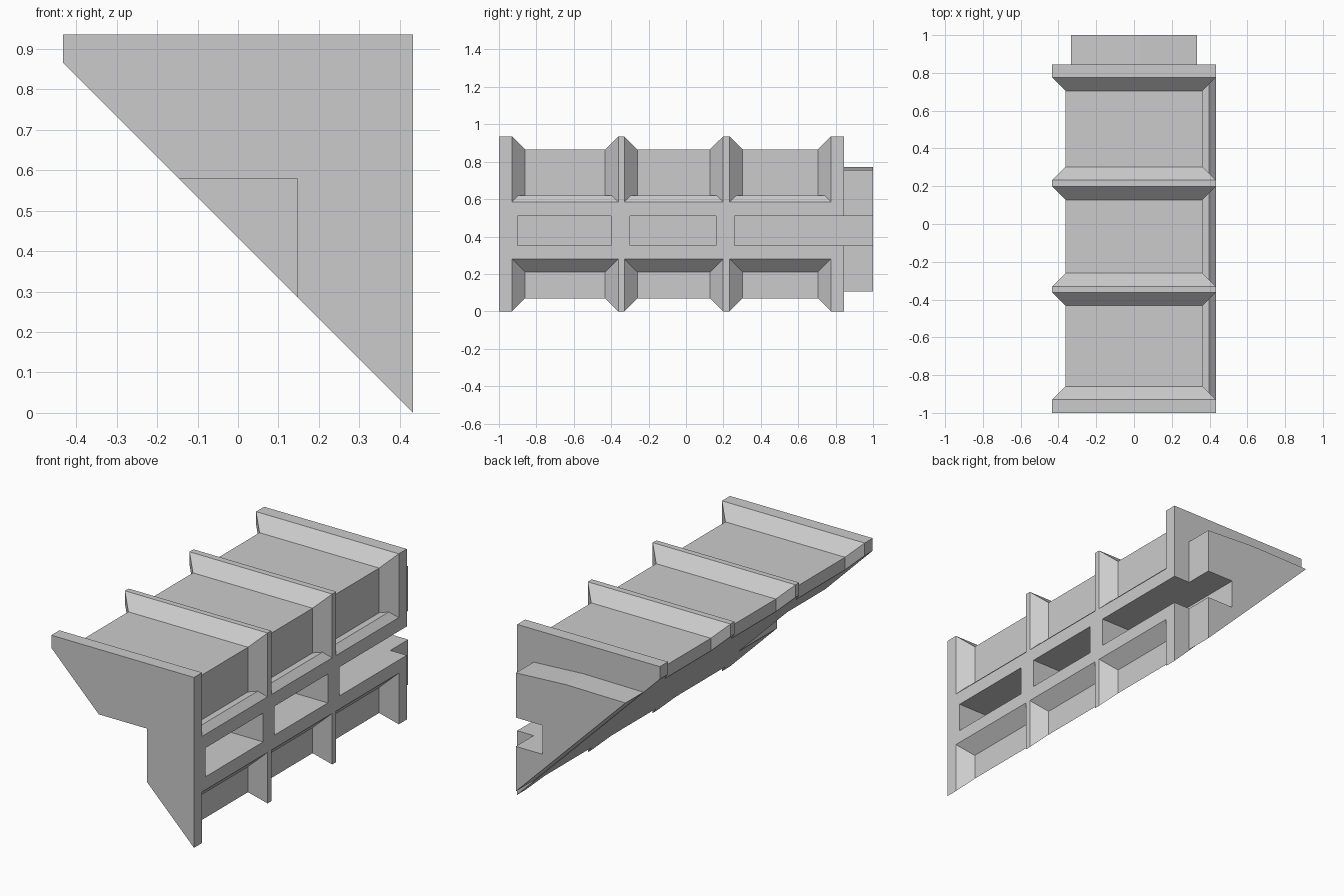
import bpy
import bmesh

cube = bpy.data.objects.get("Cube")
if cube:
    bpy.data.objects.remove(cube, do_unlink=True)

# Single flat grey
grey = bpy.data.materials.new("plain_grey")
GREY = (0.6, 0.6, 0.6, 1)
grey.diffuse_color = GREY
grey.use_nodes = True
grey.node_tree.nodes["Principled BSDF"].inputs["Base Color"].default_value = GREY


def loft(name, sections):
    """Skin (y, [(x, z), ...]) cross-sections into a closed solid."""
    bm = bmesh.new()
    rings = [[bm.verts.new((x, y, z)) for x, z in pts] for y, pts in sections]
    for a, b in zip(rings, rings[1:]):
        for i in range(len(a)):
            j = (i + 1) % len(a)
            bm.faces.new((a[i], a[j], b[j], b[i]))
    bm.faces.new(rings[0])
    bm.faces.new(rings[-1])
    bmesh.ops.recalc_face_normals(bm, faces=bm.faces)
    mesh = bpy.data.meshes.new(name)
    bm.to_mesh(mesh)
    bm.free()
    obj = bpy.data.objects.new(name, mesh)
    bpy.context.scene.collection.objects.link(obj)
    mesh.materials.append(grey)
    return obj


def prism(name, pts, y0, y1):
    return loft(name, [(y0, pts), (y1, pts)])


def box(name, x0, x1, y0, y1, z0, z1):
    return prism(name, [(x0, z0), (x1, z0), (x1, z1), (x0, z1)], y0, y1)


def cut(obj, cutters):
    for c in cutters:
        mod = obj.modifiers.new("cut_" + c.name, 'BOOLEAN')
        mod.operation = 'DIFFERENCE'
        mod.solver = 'EXACT'
        mod.object = c
        c.hide_render = True
        c.hide_viewport = True
        c.display_type = 'WIRE'


def section(inset):
    """Wedge outline, inset from the top and sides but not the slope."""
    w, top = 0.433 - inset, 0.935 - inset
    return [(-w, top), (w, top), (w, inset), (-w, 0.866 - inset)]


# Ribbed wedge body: full-size ribs chamfered down to inset bays
STEP = 0.07
ribs = [(-1.0, -0.93), (-0.362, -0.33), (0.198, 0.233), (0.775, 0.845)]
sections = []
for i, (y0, y1) in enumerate(ribs):
    if i > 0:
        sections.append((y0 - STEP, section(STEP)))
    sections += [(y0, section(0)), (y1, section(0))]
    if i < len(ribs) - 1:
        sections.append((y1 + STEP, section(STEP)))
body = loft("ribbed_body", sections)

# Side rail with bevelled lower edge and small upper lip, one per bay
rail_outline = [(0.25, 0.21), (0.363, 0.21), (0.433, 0.28),
                (0.433, 0.585), (0.398, 0.62), (0.25, 0.62)]
rail = prism("side_rail", rail_outline, -0.97, 0.81)
join = body.modifiers.new("join_rail", 'BOOLEAN')
join.operation = 'UNION'
join.solver = 'EXACT'
join.object = rail
rail.hide_render = True
rail.hide_viewport = True

# Triangular tenon on the back, with a slightly peaked top
tenon = prism("back_tenon", [(0.333, 0.105), (0.333, 0.755), (0.03, 0.772),
                             (-0.333, 0.768)], 0.80, 1.0)

# Slots along the rail; the last runs out through the tenon
slots = [box("slot_cutter_%d" % i, 0.17, 0.6, y0, y1, 0.352, 0.51)
         for i, (y0, y1) in enumerate([(-0.9, -0.4), (-0.3, 0.16), (0.26, 1.2)])]

# Square recess in the slope at the front
notch = box("notch_cutter", -0.4, 0.147, -1.2, -0.67, 0.1, 0.578)
cut(body, slots + [notch])
cut(tenon, slots[2:])
